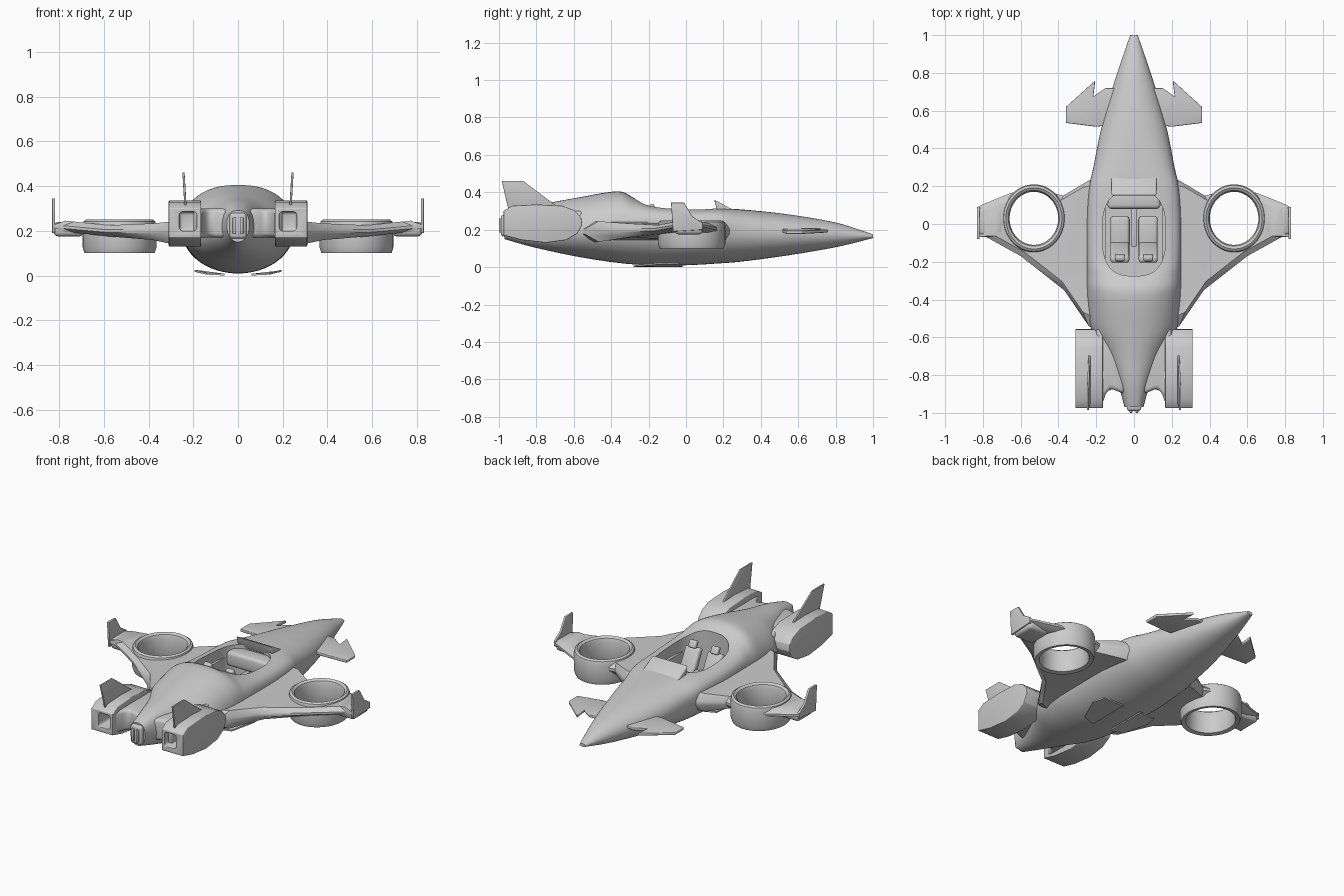
import bpy, bmesh, math
from mathutils import Vector

cube = bpy.data.objects.get("Cube")
if cube:
    bpy.data.objects.remove(cube, do_unlink=True)

grey = bpy.data.materials.new("hull_grey")
grey.use_nodes = True
grey.diffuse_color = (0.6, 0.6, 0.6, 1)
grey.node_tree.nodes["Principled BSDF"].inputs["Base Color"].default_value = (0.6, 0.6, 0.6, 1)


def make(name, bm, mirror=False, bevel=0, cutters=()):
    """Turn a bmesh into a finished object: cut, bevel, mirror, smooth."""
    bmesh.ops.recalc_face_normals(bm, faces=bm.faces)
    me = bpy.data.meshes.new(name)
    bm.to_mesh(me)
    bm.free()
    ob = bpy.data.objects.new(name, me)
    bpy.context.collection.objects.link(ob)
    for c in cutters:
        m = ob.modifiers.new("cut", 'BOOLEAN')
        m.operation, m.solver, m.object = 'DIFFERENCE', 'EXACT', c
    if bevel:
        m = ob.modifiers.new("bevel", 'BEVEL')
        m.width, m.segments, m.limit_method = bevel, 3, 'ANGLE'
    if mirror:
        m = ob.modifiers.new("mirror", 'MIRROR')
        m.use_clip = False
        m.use_mirror_merge = False
    dg = bpy.context.evaluated_depsgraph_get()
    done = bpy.data.meshes.new_from_object(ob.evaluated_get(dg))
    ob.modifiers.clear()
    ob.data = done
    done.materials.clear()
    done.materials.append(grey)
    done.shade_smooth()
    done.set_sharp_from_angle(angle=math.radians(32))
    for c in cutters:
        bpy.data.objects.remove(c, do_unlink=True)
    return ob


def loft(rings, closed=False):
    """Skin a list of equal rings; cap the ends unless closed."""
    bm = bmesh.new()
    vs = [[bm.verts.new(p) for p in r] for r in rings]
    n = len(vs[0])
    pairs = list(zip(vs, vs[1:])) + ([(vs[-1], vs[0])] if closed else [])
    for a, b in pairs:
        for i in range(n):
            j = (i + 1) % n
            bm.faces.new((a[i], a[j], b[j], b[i]))
    if not closed:
        bm.faces.new(vs[0])
        bm.faces.new(vs[-1])
    return bm


def prism(pts, axis, lo, hi):
    """Extrude a 2D outline along an axis: 'x' takes (y,z), 'z' takes (x,y)."""
    put = (lambda p, d: (d, p[0], p[1])) if axis == 'x' else (lambda p, d: (p[0], p[1], d))
    return loft([[put(p, d) for p in pts] for d in (lo, hi)])


def box(x0, x1, y0, y1, z0, z1):
    return prism([(x0, y0), (x1, y0), (x1, y1), (x0, y1)], 'z', z0, z1)


def ellipse(cx, cy, rx, ry, power=2, n=64):
    out = []
    for i in range(n):
        c, s = math.cos(math.tau * i / n), math.sin(math.tau * i / n)
        out.append((cx + rx * math.copysign(abs(c) ** (2 / power), c),
                    cy + ry * math.copysign(abs(s) ** (2 / power), s)))
    return out


# Hull stations: y, half width, top, middle, bottom, squareness of the top
stations = [
    (1.0, .02, .175, .165, .155, 2), (.84, .075, .228, .17, .115, 2),
    (.7, .12, .258, .175, .088, 2), (.5, .175, .288, .18, .056, 2.2),
    (.3, .215, .308, .19, .03, 2.8), (.18, .24, .314, .2, .02, 3.6),
    (0, .25, .314, .2, .01, 4), (-.18, .25, .33, .2, .01, 3.8),
    (-.27, .25, .365, .2, .014, 2.8), (-.34, .25, .402, .2, .02, 2.4),
    (-.42, .245, .4, .2, .03, 2.2), (-.56, .225, .375, .2, .052, 2),
    (-.7, .15, .35, .2, .08, 2), (-.85, .085, .325, .21, .115, 2.4),
    (-.97, .05, .29, .22, .15, 2.8)]


def spline(table, steps):
    rows = [Vector(r) for r in table]
    rows = [rows[0]] + rows + [rows[-1]]
    for a, b, c, d in zip(rows, rows[1:], rows[2:], rows[3:]):
        for k in range(steps):
            t = k / steps
            yield (b * 2 + (c - a) * t + (a * 2 - b * 5 + c * 4 - d) * t ** 2
                   + (b * 3 - a - c * 3 + d) * t ** 3) / 2
    yield rows[-1]


rings = []
for y, w, top, mid, bot, power in spline(stations, 4):
    up = ellipse(0, mid, w, top - mid, power)
    down = ellipse(0, mid, w, mid - bot, 2)
    rings.append([(x, y, z) for x, z in up[:33] + down[33:]])

opening = make("cockpit_cutter", prism(ellipse(0, -.05, .168, .225, 2.8), 'z', .12, .6))
opening.hide_render = True
make("hull", loft(rings), cutters=[opening])

# Cockpit: cowl, dashboard, seats and console
make("windscreen_cowl", prism([(.15, .36), (.17, .29), (.26, .3), (.2, .335)], 'x', -.12, .12), bevel=.008)
make("dashboard", box(-.14, .14, .08, .18, .2, .29), bevel=.02)
make("centre_console", box(-.014, .014, -.12, .1, .11, .2), bevel=.005)
make("seat_cushion", box(.025, .125, -.13, .04, .11, .165), True, .015)
make("seat_back", prism([(-.13, .13), (-.09, .15), (-.17, .3), (-.21, .29)], 'x', .025, .125), True, .014)
make("headrest", prism([(-.18, .29), (-.155, .3), (-.175, .34), (-.2, .33)], 'x', .05, .1), True, .008)

# Wings: tapered slab with a round hole for the fan duct
outline = [(.15, .26), (.24, .23), (.375, .15), (.45, .17), (.54, .18), (.65, .165),
           (.81, .1), (.825, .09), (.825, -.07), (.78, -.07), (.6, -.17),
           (.37, -.35), (.24, -.54), (.15, -.6)]


def wing_layer(shrink, top):
    ring = []
    for x, y in outline:
        t = min(max((x - .25) / .2, 0), 1)
        tip = max((x - .6) / .22, 0)
        mid = .19 + .01 * t + .02 * tip
        half = (.055 - .03 * t) * top
        cx, cy = (.45, -.02) if x > .2 else (x, -.05)
        ring.append((cx + (x - cx) * shrink, cy + (y - cy) * shrink, mid + half))
    return ring


DX, DY, RX, RY = .53, .03, .165, .18
hole = make("duct_cutter", prism(ellipse(DX, DY, RX * .82, RY * .82), 'z', 0, .5))
hole.hide_render = True
wing = loft([wing_layer(.86, -1), wing_layer(1, -.25), wing_layer(1, .25), wing_layer(.86, 1)])
bmesh.ops.triangulate(wing, faces=[f for f in wing.faces if len(f.verts) > 4])
make("wing", wing, True, cutters=[hole])

# Fan duct: elliptical ring with rounded lips
lip = [(1, .225), (.97, .242), (.9, .25), (.82, .24), (.78, .22), (.78, .125),
       (.81, .105), (.95, .1), (1, .125)]
make("fan_duct", loft([[(x, y, z) for x, y in ellipse(DX, DY, RX * r, RY * r)] for r, z in lip], True), True)

# Winglet with its tip block
make("wing_tip_block", box(.69, .825, -.06, .09, .175, .24), True, .02)
make("winglet", prism([(-.07, .19), (-.08, .345), (-.01, .345), (.035, .27),
                       (.09, .235), (.09, .2)], 'x', .818, .832), True, .003)

# Canards, drooping slightly outwards
canard = prism([(.08, .53), (.2, .515), (.36, .535), (.36, .62), (.205, .76),
                (.215, .675), (.15, .72), (.08, .72)], 'z', .175, .192)
for v in canard.verts:
    v.co.z += .02 - v.co.x * .05
make("canard", canard, True, .004)

# Engine nacelles with a rear opening
side = [(-.975, .17), (-.975, .3), (-.93, .328), (-.8, .335), (-.66, .328), (-.6, .305),
        (-.56, .265), (-.555, .225), (-.58, .18), (-.64, .145), (-.75, .13), (-.88, .145)]
exhaust = make("exhaust_cutter", box(.185, .262, -1.1, -.85, .2, .285), bevel=.015)
exhaust.hide_render = True
nacelle = prism(side, 'x', .165, .31)
make("engine_nacelle", nacelle, True, .012, [exhaust])
make("engine_pylon", prism([(.05, -.5), (.2, -.55), (.2, -.93), (.165, -.95), (.15, -.9),
                            (.125, -.87), (.1, -.88), (.05, -.9)], 'z', .17, .3), True, .025)

# Tail fins, canted outwards
fin = prism([(-.95, .31), (-.985, .46), (-.87, .46), (-.69, .325), (-.68, .31)], 'x', .23, .24)
for v in fin.verts:
    v.co.x += (v.co.z - .31) * .06
make("tail_fin", fin, True, .002)

# Tail vent with slats
make("tail_vent", box(-.038, .038, -.99, -.9, .165, .28), bevel=.015)
make("vent_slat", box(.008, .024, -1.0, -.98, .185, .26), True, .004)

# Belly skids curving out from the keel
skid = prism([(.06, -.28), (.14, -.26), (.195, -.12), (.18, -.04), (.06, -.02)], 'z', 0, .008)
for v in skid.verts:
    v.co.z += max(v.co.x - .09, 0) ** 2 * 1.6
make("belly_skid", skid, True)
